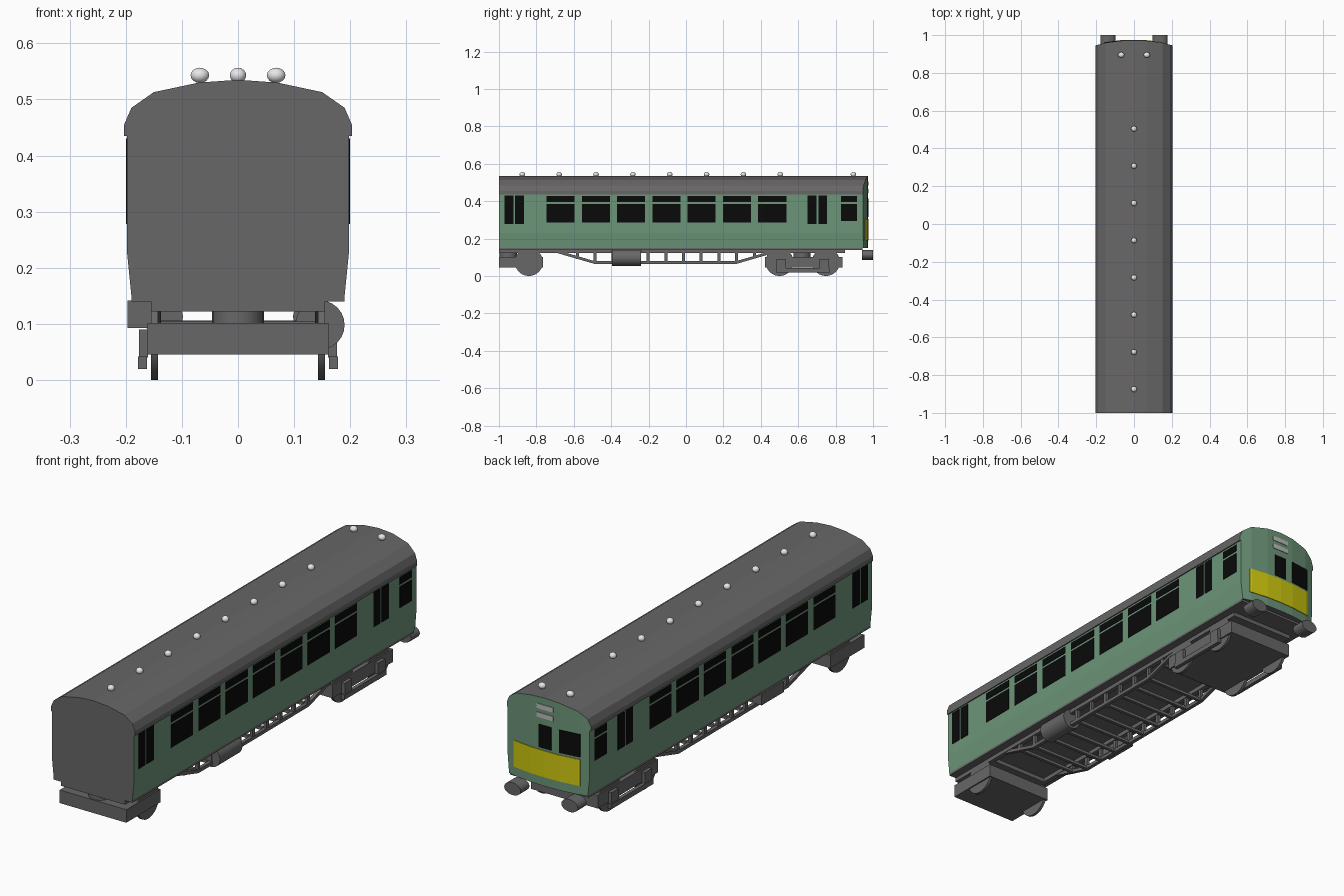
import bpy, bmesh, math
from mathutils import Matrix, Vector

if "Cube" in bpy.data.objects:
    bpy.data.objects.remove(bpy.data.objects["Cube"])


def mat(name, r, g, b):
    m = bpy.data.materials.new(name)
    m.diffuse_color = (r, g, b, 1)
    m.use_nodes = True
    m.node_tree.nodes["Principled BSDF"].inputs["Base Color"].default_value = m.diffuse_color
    return m


GREY = mat("dark_grey", 0.14, 0.135, 0.135)
GREEN = mat("coach_green", 0.15, 0.30, 0.19)
BLACK = mat("window_black", 0.003, 0.003, 0.003)
YELLOW = mat("warning_yellow", 0.62, 0.58, 0.005)
WHITE = mat("vent_white", 0.8, 0.8, 0.8)
PALE = mat("panel_pale_grey", 0.5, 0.5, 0.5)


def finish(name, bm, *mats):
    bmesh.ops.recalc_face_normals(bm, faces=bm.faces)
    me = bpy.data.meshes.new(name)
    bm.to_mesh(me)
    bm.free()
    for m in mats:
        me.materials.append(m)
    ob = bpy.data.objects.new(name, me)
    bpy.context.collection.objects.link(ob)
    return ob


def add_box(bm, x0, x1, y0, y1, z0, z1):
    mtx = Matrix.Translation(((x0 + x1) / 2, (y0 + y1) / 2, (z0 + z1) / 2))
    bmesh.ops.create_cube(bm, size=1, matrix=mtx @ Matrix.Diagonal((x1 - x0, y1 - y0, z1 - z0, 1)))


def boxes(name, m, items):
    bm = bmesh.new()
    for it in items:
        add_box(bm, *it)
    return finish(name, bm, m)


def cylinder(name, m, centre, r, length, axis, rz=None, n=24):
    # axis: X, Y or Z; rz is an optional second radius (oval)
    bm = bmesh.new()
    rot = {"X": Matrix.Rotation(math.pi / 2, 4, "Y"), "Y": Matrix.Rotation(math.pi / 2, 4, "X"),
           "Z": Matrix.Identity(4)}[axis]
    bmesh.ops.create_cone(bm, cap_ends=True, segments=n, radius1=r, radius2=r, depth=length,
                          matrix=Matrix.Translation(centre) @ Matrix.Diagonal((1, 1, (rz or r) / r, 1)) @ rot)
    for f in bm.faces:
        f.smooth = len(f.verts) == 4
    for e in bm.edges:
        e.smooth = all(f.smooth for f in e.link_faces)
    return finish(name, bm, m)


# Cab end plan: y as a function of x
PLAN = [(0, 0.972), (0.07, 0.970), (0.15, 0.960), (0.205, 0.945)]


def cab_y(x):
    x = abs(x)
    for (a, ya), (b, yb) in zip(PLAN, PLAN[1:]):
        if x <= b:
            return ya + (yb - ya) * (x - a) / (b - a)
    return PLAN[-1][1]


# Body shell: half section mirrored and lofted from the plain end to the bowed cab end
half = [(0, 0.15), (0.07, 0.15), (0.15, 0.15), (0.19, 0.15), (0.198, 0.23), (0.198, 0.435),
        (0.203, 0.435), (0.203, 0.455), (0.19, 0.485), (0.15, 0.513), (0.07, 0.530), (0, 0.535)]
ring = half + [(-x, z) for x, z in half[-2:0:-1]]
n, h = len(ring), len(half)
bm = bmesh.new()
back = [bm.verts.new((x, -1, z)) for x, z in ring]
cab = [bm.verts.new((x, cab_y(x), z)) for x, z in ring]
for i in range(n):
    j = (i + 1) % n
    f = bm.faces.new((back[i], back[j], cab[j], cab[i]))
    (x0, z0), (x1, z1) = ring[i], ring[j]
    # green between floor and eaves, grey elsewhere
    f.material_index = int(0.15 < (z0 + z1) / 2 < 0.434)
bm.faces.new(back)
strips = [cab[3:9]]
strips += [[cab[3 - k], cab[4 - k], cab[7 + k], cab[8 + k]] for k in (1,)]
strips[1] = [cab[2], cab[3], cab[8], cab[9]]
strips += [[cab[1], cab[2], cab[9], cab[10]], [cab[0], cab[1], cab[10], cab[11]]]
for s in strips:
    for side in (s, [cab[(n - cab.index(v)) % n] for v in s]):
        bm.faces.new(side).material_index = 1
finish("coach_body", bm, GREY, GREEN)

# Side windows: large saloon panes with toplights, door panes, cab side panes
panes = []
for k in range(7):
    y = -0.745 + k * 0.1885
    panes += [(y, y + 0.15, 0.285, 0.385), (y, y + 0.15, 0.395, 0.427)]
for y in (-0.97, -0.913, 0.65, 0.708):
    panes.append((y, y + 0.047, 0.278, 0.43))
panes += [(0.83, 0.915, 0.293, 0.385), (0.83, 0.915, 0.395, 0.427)]
boxes("side_windows", BLACK, [(min(s * 0.197, s * 0.200), max(s * 0.197, s * 0.200), *p)
                              for s in (1, -1) for p in panes])


# Cab end plates that follow the bow
def cab_plate(name, m, rects):
    bm = bmesh.new()
    for x0, x1, z0, z1 in rects:
        xs = sorted({x0, x1} | {s * x for x, _ in PLAN for s in (1, -1) if x0 < s * x < x1})
        rows = [[bm.verts.new((x, cab_y(x) + d, z)) for z, d in
                 ((z0, 0.003), (z1, 0.003), (z1, -0.002), (z0, -0.002))] for x in xs]
        for a, b in zip(rows, rows[1:]):
            for i in range(4):
                j = (i + 1) % 4
                bm.faces.new((a[i], a[j], b[j], b[i]))
        bm.faces.new(rows[0])
        bm.faces.new(rows[-1])
    return finish(name, bm, m)


cab_plate("cab_yellow_panel", YELLOW, [(-0.16, 0.16, 0.19, 0.305)])
cab_plate("cab_windows", BLACK, [(-0.03, 0.03, 0.315, 0.415), (-0.16, -0.067, 0.315, 0.415)])
cab_plate("cab_pale_strips", PALE, [(-0.04, 0.04, 0.445, 0.466), (-0.04, 0.04, 0.483, 0.504)])

# Roof vents
vents = [(0, -0.875 + k * 0.197, 0.543, 0.015) for k in range(8)]
vents += [(s * 0.068, 0.895, 0.543, 0.017) for s in (1, -1)]
bm = bmesh.new()
for x, y, z, r in vents:
    bmesh.ops.create_uvsphere(bm, u_segments=14, v_segments=8, radius=1,
                              matrix=Matrix.Translation((x, y, z)) @ Matrix.Diagonal((r, 0.015, 0.0135, 1)))
for f in bm.faces:
    f.smooth = True
finish("roof_vents", bm, WHITE)

# Underframe floor and longitudinal beams
boxes("underframe", GREY, [(-0.19, 0.19, -1, 0.943, 0.14, 0.155)]
      + [(s * 0.145 - 0.01, s * 0.145 + 0.01, -1, 0.85, 0.122, 0.142) for s in (1, -1)]
      + [(-0.135, 0.135, a, b, 0.122, 0.142) for a, b in ((-1, -0.76), (0.45, 0.85))])

# Truss: bent lower chord, posts and cross ties
chord = [(-0.69, 0.138), (-0.49, 0.08), (0.27, 0.08), (0.47, 0.138)]
chord += [(y, z - 0.015) for y, z in reversed(chord)]
bm = bmesh.new()
for s in (1, -1):
    a = [bm.verts.new((s * 0.137, y, z)) for y, z in chord]
    b = [bm.verts.new((s * 0.153, y, z)) for y, z in chord]
    for i in range(8):
        j = (i + 1) % 8
        bm.faces.new((a[i], a[j], b[j], b[i]))
    for v in (a, b):
        for i in range(3):
            bm.faces.new((v[i], v[i + 1], v[6 - i], v[7 - i]))
for k in range(11):
    y = -0.58 + k * 0.0945
    z = 0.066 + 0.28 * max(0, -0.49 - y, y - 0.27)
    for s in (1, -1):
        add_box(bm, s * 0.145 - 0.007, s * 0.145 + 0.007, y - 0.008, y + 0.008, z, 0.142)
    add_box(bm, -0.14, 0.14, y - 0.007, y + 0.007, z, z + 0.013)
finish("truss", bm, GREY)

# Equipment: tank on the right, box on the left
cylinder("air_tank", GREY, (0.146, -0.318, 0.098), 0.044, 0.155, "Y")
boxes("equipment_box", GREY, [(-0.197, -0.15, -0.395, -0.24, 0.093, 0.142)])

# Bogies: the plain end one is cut at the coach end
boxes("bogie_frames", GREY, [(-0.161, 0.161, -1, -0.765, 0.045, 0.102),
                             (-0.161, 0.161, 0.422, 0.838, 0.045, 0.102)])
boxes("bogie_side_bars", GREY, [(s * 0.17 - 0.008, s * 0.17 + 0.008, 0.48, 0.77, 0.02, 0.042) for s in (1, -1)]
      + [(s * 0.168 - 0.008, s * 0.168 + 0.008, y - 0.025, y + 0.025, 0.04, 0.09)
         for s in (1, -1) for y in (0.51, 0.74)])
for y in (-0.95, 0.62):
    cylinder("bogie_pivot", GREY, (0, y, 0.112), 0.046, 0.024, "Z")
for y in (-0.84, 0.5, 0.748):
    for s in (1, -1):
        cylinder("wheel", GREY, (s * 0.149, y, 0.075), 0.075, 0.012, "X")

# Buffers
for s in (1, -1):
    cylinder("buffer", GREY, (s * 0.138, 0.97, 0.113), 0.04, 0.06, "Y", rz=0.027)
